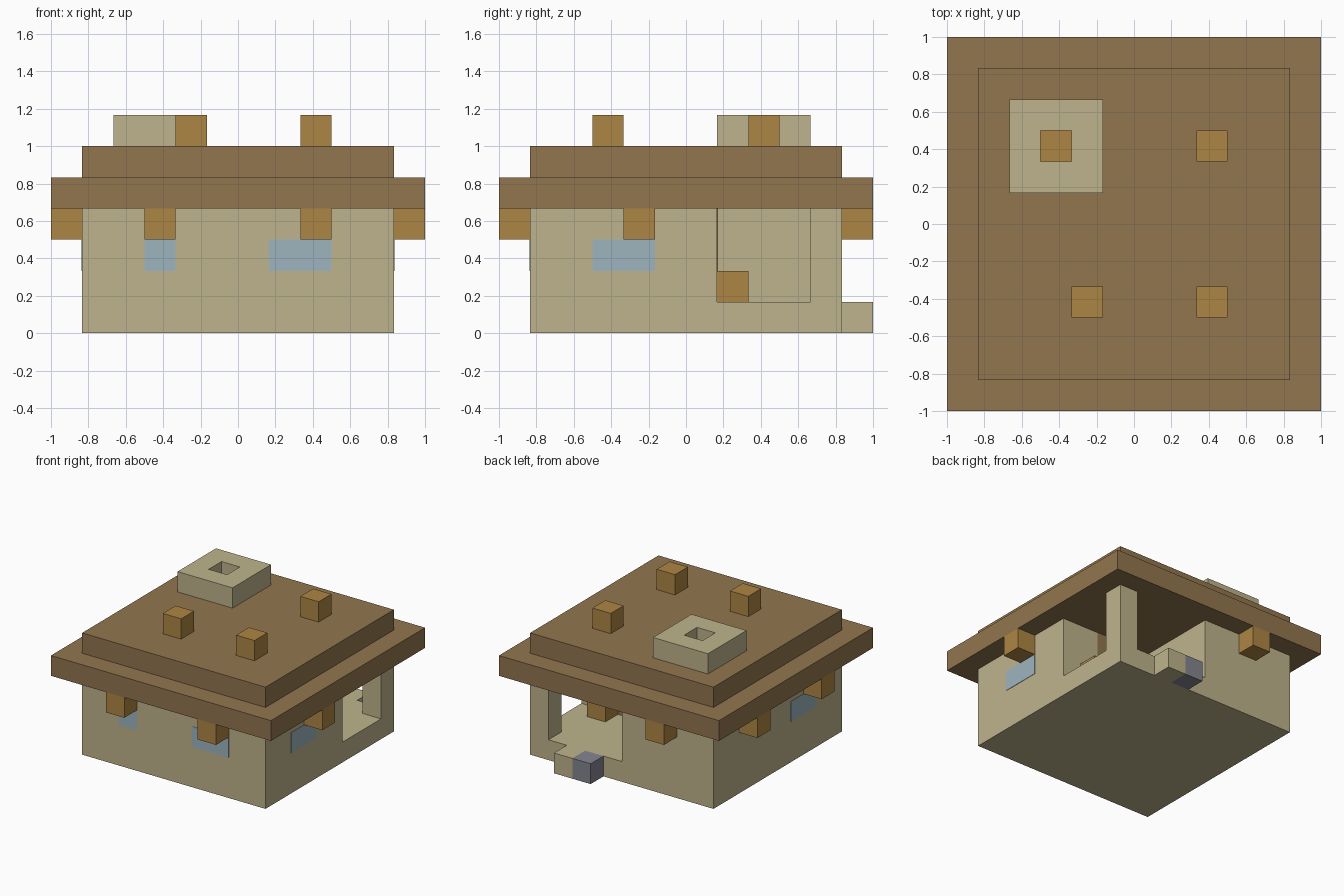
import bpy
import bmesh

U = 1 / 6  # size of one block
T = 0.02   # plate thickness in blocks

old = bpy.data.objects.get("Cube")
if old:
    bpy.data.objects.remove(old, do_unlink=True)


def material(name, hex_code):
    """Flat material from an sRGB hex colour, stored as linear values."""
    srgb = [int(hex_code[i:i + 2], 16) / 255 for i in (0, 2, 4)]
    colour = [((c + 0.055) / 1.055) ** 2.4 for c in srgb] + [1]
    mat = bpy.data.materials.new(name)
    mat.use_nodes = True
    mat.diffuse_color = colour
    bsdf = mat.node_tree.nodes["Principled BSDF"]
    bsdf.inputs["Base Color"].default_value = colour
    bsdf.inputs["Roughness"].default_value = 0.9
    return mat


plaster = material("plaster", "BEB48C")
roof_wood = material("roof wood", "91764E")
beam_wood = material("beam wood", "AE8643")
glass = material("window glass", "9DB5BF")
stone = material("stone", "85848F")


def box(name, mat, xs, ys, zs):
    """Box between pairs of block coordinates."""
    bm = bmesh.new()
    bmesh.ops.create_cube(bm, size=1)
    for v in bm.verts:
        v.co = [U * (a + (b - a) * (c + 0.5)) for c, (a, b) in zip(v.co, (xs, ys, zs))]
    mesh = bpy.data.meshes.new(name)
    bm.to_mesh(mesh)
    bm.free()
    mesh.materials.append(mat)
    obj = bpy.data.objects.new(name, mesh)
    bpy.context.collection.objects.link(obj)
    return obj


def block(name, mat, x, y, z):
    return box(name, mat, (x, x + 1), (y, y + 1), (z, z + 1))


# House body with an open corner porch
box("main_walls", plaster, (-5, 5), (-5, 1), (0, 4))
box("back_walls", plaster, (-5, 0), (1, 5), (0, 4))
box("porch_floor", plaster, (0, 5), (1, 5), (0, 1))
box("porch_post", plaster, (4, 5), (4, 5), (1, 4))

# Porch furniture, door and entrance step
block("porch_stool", beam_wood, 3, 1, 1)
box("door", roof_wood, (1, 3), (1, 1 + T), (1, 4))
block("step_plaster", plaster, 2, 5, 0)
block("step_stone", stone, 1, 5, 0)

# Two-tier flat roof
box("roof_eave", roof_wood, (-6, 6), (-6, 6), (4, 5))
box("roof_top", roof_wood, (-5, 5), (-5, 5), (5, 6))

# Beam ends under the eaves
for x, y in ((-3, -6), (2, -6), (5, -2), (-3, 5), (-6, 2), (-6, -3)):
    block("eave_beam", beam_wood, x, y, 3)

# Post ends on the roof
for x, y in ((2, 2), (-2, -3), (2, -3)):
    block("roof_post", beam_wood, x, y, 6)

# Chimney ring with a wooden bottom in its shaft
for x in (-4, -2):
    box("chimney_side", plaster, (x, x + 1), (1, 4), (6, 7))
for y in (1, 3):
    block("chimney_end", plaster, -3, y, 6)
box("chimney_bottom", beam_wood, (-3, -2), (2, 3), (6, 6 + T))

# Windows
for a, b in ((-3, -2), (1, 3)):
    box("front_window", glass, (a, b), (-5 - T, -5), (2, 3))
box("left_window", glass, (5, 5 + T), (-3, -1), (2, 3))
box("right_window", glass, (-5 - T, -5), (-3, -1), (2, 3))
